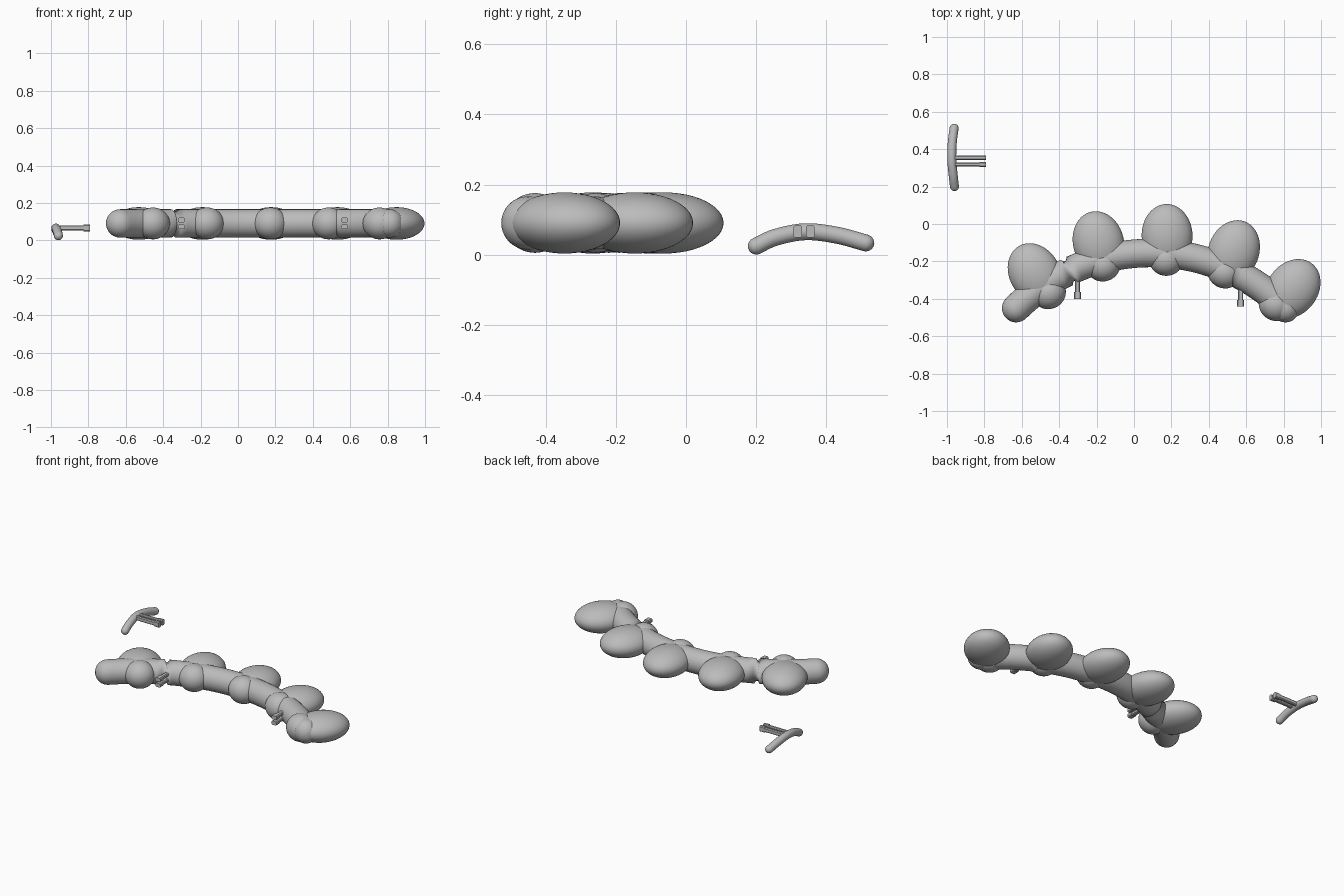
import bpy, bmesh
from math import radians, sin, cos, asin, sqrt
from mathutils import Matrix, Vector

if "Cube" in bpy.data.objects:
    bpy.data.objects.remove(bpy.data.objects["Cube"])

GREY = (0.5, 0.5, 0.5, 1)
mat = bpy.data.materials.new("plain grey")
mat.use_nodes = True
mat.diffuse_color = GREY
mat.node_tree.nodes["Principled BSDF"].inputs["Base Color"].default_value = GREY


def add_mesh(name, bm, angle=40):
    bmesh.ops.recalc_face_normals(bm, faces=bm.faces)
    mesh = bpy.data.meshes.new(name)
    bm.to_mesh(mesh)
    bm.free()
    mesh.materials.append(mat)
    obj = bpy.data.objects.new(name, mesh)
    bpy.context.collection.objects.link(obj)
    bpy.ops.object.select_all(action='DESELECT')
    obj.select_set(True)
    bpy.context.view_layer.objects.active = obj
    bpy.ops.object.shade_smooth_by_angle(angle=radians(angle))
    return obj


def ellipsoid(name, centre, radii, turn):
    bm = bmesh.new()
    m = (Matrix.Translation(centre) @ Matrix.Rotation(radians(-turn), 4, 'Z')
         @ Matrix.Diagonal((*radii, 1)))
    bmesh.ops.create_uvsphere(bm, u_segments=48, v_segments=24, radius=1, matrix=m)
    add_mesh(name, bm)


def tube(name, path, radius, sides=32, cap=8):
    """Sweep a circle along the path and close both ends with domes."""
    path = [Vector(p) for p in path]
    last = len(path) - 1
    rings = []
    for i, p in enumerate(path):
        t = (path[min(i + 1, last)] - path[max(i - 1, 0)]).normalized()
        if i == 0:
            rings += [(p - t * radius * cos(radians(90 * k / cap)), t,
                       radius * sin(radians(90 * k / cap))) for k in range(1, cap)]
        rings.append((p, t, radius))
        if i == last:
            rings += [(p + t * radius * sin(radians(90 * k / cap)), t,
                       radius * cos(radians(90 * k / cap))) for k in range(1, cap)]
    bm = bmesh.new()
    loops = []
    for c, t, r in rings:
        u = t.cross(Vector((1, 0, 0)) if abs(t.x) < 0.5 else Vector((0, 0, 1))).normalized()
        if abs(t.x) < 0.9 and abs(t.z) < 0.01:
            u = Vector((0, 0, 1))
        v = t.cross(u)
        loops.append([bm.verts.new(c + r * (u * cos(radians(360 * j / sides))
                                            + v * sin(radians(360 * j / sides))))
                      for j in range(sides)])
    for a, b in zip(loops, loops[1:]):
        for j in range(sides):
            k = (j + 1) % sides
            bm.faces.new((a[j], a[k], b[k], b[j]))
    bm.faces.new(loops[0])
    bm.faces.new(loops[-1])
    add_mesh(name, bm, 60)


def clasp(name, matrix, length):
    """Two parallel prongs along local +x, each ending in a small knob."""
    bm = bmesh.new()
    for side in (-1, 1):
        for start, end, width, thick in ((0, length, 0.028, 0.022),
                                         (length - 0.035, length, 0.036, 0.025)):
            made = bmesh.ops.create_cube(bm, size=1)["verts"]
            m = (Matrix.Translation(((start + end) / 2, side * 0.018, 0))
                 @ Matrix.Diagonal((end - start, thick, width, 1)))
            bmesh.ops.transform(bm, matrix=m, verts=made)
    bmesh.ops.bevel(bm, geom=[e for e in bm.edges
                              if abs((e.verts[0].co - e.verts[1].co).x) > 0.01],
                    offset=0.005, segments=1, affect='EDGES')
    bm.transform(matrix)
    add_mesh(name, bm, 30)


# Curved main bar
MID, R, APEX, Z = 0.09, 1.026, -0.155, 0.091


def arc_y(x):
    return APEX - R + sqrt(R * R - (x - MID) ** 2)


half = asin(0.72 / R)
steps = 48
arc = [(MID + R * sin(half * (2 * i / steps - 1)),
        APEX - R + R * cos(half * (2 * i / steps - 1)), Z) for i in range(steps + 1)]
tube("main_bar", arc, 0.076)

# Lobes: a large one behind the bar and a small one in front
lobes = [((-0.53, -0.265), (-0.455, -0.367), 30),
         ((-0.19, -0.10), (-0.165, -0.22), 14),
         ((0.177, -0.063), (0.173, -0.19), 2),
         ((0.533, -0.146), (0.485, -0.257), -20),
         ((0.848, -0.346), (0.757, -0.43), -37)]
for n, (big, small, tilt) in enumerate(lobes, 1):
    ellipsoid(f"back_lobe_{n}", (*big, Z), (0.136, 0.17, 0.087), -tilt)
    ellipsoid(f"front_lobe_{n}", (*small, Z), (0.092, 0.087, 0.085), -tilt)

# Clasps on the front of the bar, prongs stacked one above the other
for side, x in (("right", -0.302), ("left", 0.57)):
    m = (Matrix.Translation((x, arc_y(x), Z)) @ Matrix.Rotation(radians(-90), 4, 'Z')
         @ Matrix.Rotation(radians(90), 4, 'X'))
    clasp(f"{side}_clasp", m, 0.167)

# Separate curved handle with its own clasp
knots = [(-0.96, 0.2, 0.025), (-0.966, 0.255, 0.05), (-0.974, 0.34, 0.066),
         (-0.972, 0.43, 0.056), (-0.962, 0.512, 0.034)]
pts = [Vector(k) for k in knots]
ext = [2 * pts[0] - pts[1]] + pts + [2 * pts[-1] - pts[-2]]
path = []
for a, b, c, d in zip(ext, ext[1:], ext[2:], ext[3:]):
    for k in range(6):
        t = k / 6
        path.append(0.5 * (2 * b + (c - a) * t + (2 * a - 5 * b + 4 * c - d) * t ** 2
                           + (3 * b - a - 3 * c + d) * t ** 3))
path.append(pts[-1])
tube("handle_bar", path, 0.024, sides=24, cap=6)
clasp("handle_clasp", Matrix.Translation((-0.965, 0.336, 0.067)), 0.175)
